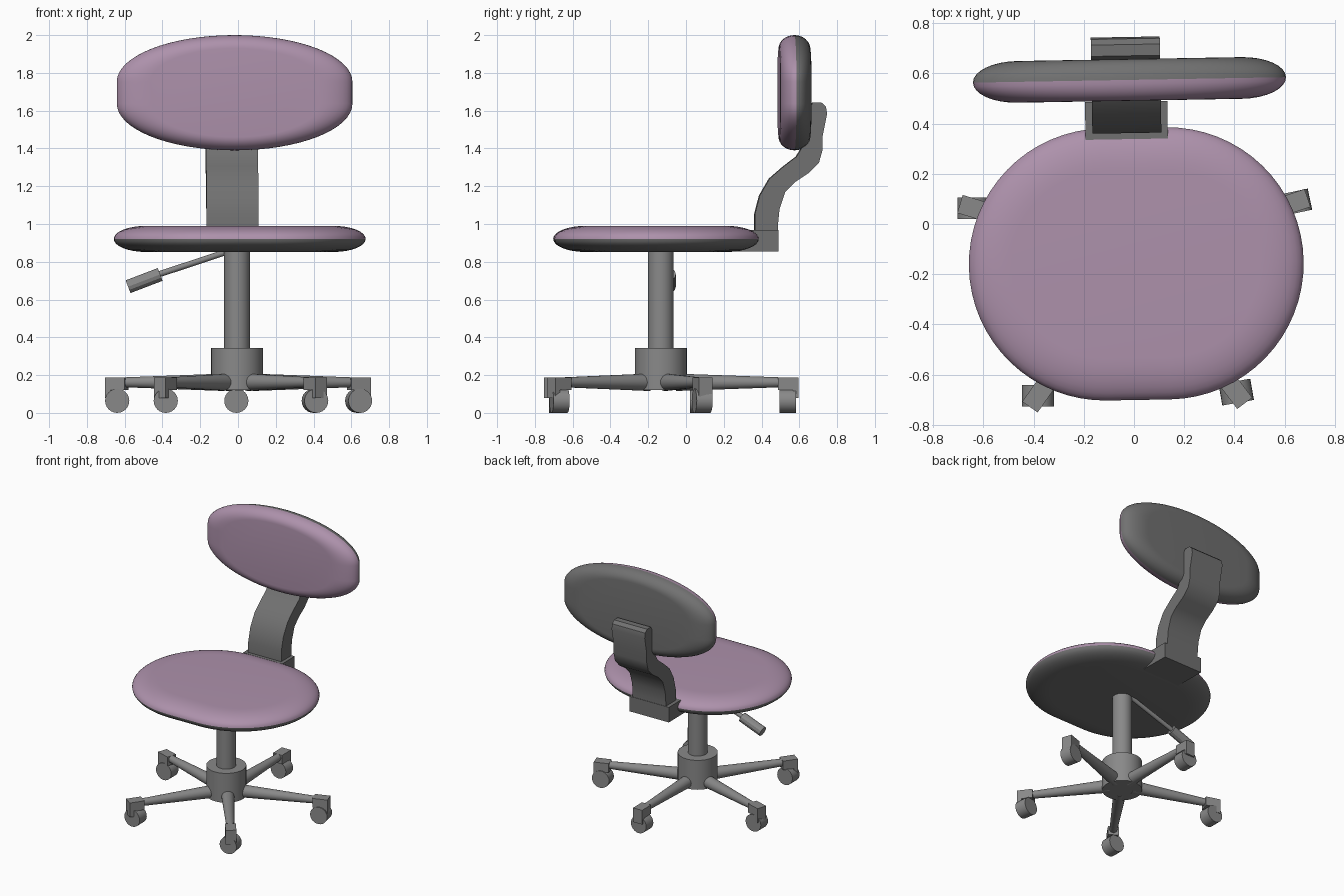
import bpy, bmesh
from math import sin, cos, pi, radians
from mathutils import Vector, Matrix

if "Cube" in bpy.data.objects:
    bpy.data.objects.remove(bpy.data.objects["Cube"])


def colour(name, rgb):
    m = bpy.data.materials.new(name)
    m.diffuse_color = (*rgb, 1)
    m.use_nodes = True
    m.node_tree.nodes["Principled BSDF"].inputs["Base Color"].default_value = m.diffuse_color
    return m


purple = colour("purple_fabric", (0.42, 0.285, 0.41))
dark = colour("dark_plastic", (0.165, 0.165, 0.165))
grey = colour("grey_metal", (0.25, 0.25, 0.25))


def finish(name, bm, mat, smooth=True, angle=35):
    me = bpy.data.meshes.new(name)
    bm.to_mesh(me)
    bm.free()
    ob = bpy.data.objects.new(name, me)
    bpy.context.collection.objects.link(ob)
    me.materials.append(mat)
    if smooth:
        bpy.ops.object.select_all(action='DESELECT')
        ob.select_set(True)
        bpy.context.view_layer.objects.active = ob
        bpy.ops.object.shade_smooth_by_angle(angle=radians(angle))
    return ob


def rod(name, a, b, r1, r2, n=32, smooth=True):
    """Cylinder or cone between two points."""
    a, b = Vector(a), Vector(b)
    rot = (b - a).to_track_quat('Z', 'Y').to_matrix().to_4x4()
    bm = bmesh.new()
    bmesh.ops.create_cone(bm, cap_ends=True, segments=n, radius1=r1, radius2=r2,
                          depth=(b - a).length,
                          matrix=Matrix.Translation((a + b) / 2) @ rot)
    return finish(name, bm, grey, smooth)


def prism(name, profile, width, matrix, mat, smooth=False):
    """Extrude a (y, z) profile along x, centred."""
    bm = bmesh.new()
    f = bm.faces.new([bm.verts.new((-width / 2, y, z)) for y, z in profile])
    ext = bmesh.ops.extrude_face_region(bm, geom=[f])
    bmesh.ops.translate(bm, vec=(width, 0, 0),
                        verts=[v for v in ext["geom"] if isinstance(v, bmesh.types.BMVert)])
    bmesh.ops.recalc_face_normals(bm, faces=bm.faces)
    bm.transform(matrix)
    return finish(name, bm, mat, smooth)


def half_pillow(name, side, hx, r, edge, h, matrix, mat):
    """Half of a stadium-shaped pad with an elliptical rim; side is +1 or -1."""
    bm = bmesh.new()
    n, steps, rings = 32, 8, []
    for k in range(steps + 1):
        t = k / steps * pi / 2
        rr = r - edge * (1 - cos(t))
        ring = []
        for s, start in ((1, -pi / 2), (-1, pi / 2)):
            for i in range(n + 1):
                a = start + pi * i / n
                ring.append(bm.verts.new((s * hx + rr * cos(a), rr * sin(a), side * h * sin(t))))
        rings.append(ring)
    m = len(rings[0])
    for lo, hi in zip(rings, rings[1:]):
        for i in range(m):
            j = (i + 1) % m
            q = [lo[i], lo[j], hi[j], hi[i]]
            bm.faces.new(q if side > 0 else q[::-1])
    bm.faces.new(rings[-1] if side > 0 else rings[-1][::-1])
    bm.transform(matrix)
    return finish(name, bm, mat, True, 50)


# Seat: fabric top and dark underside
turn = Matrix.Rotation(radians(1), 4, 'Z')
seat_m = Matrix.Translation((0.009, -0.159, 0.921)) @ turn
half_pillow("seat_cushion", 1, 0.125, 0.542, 0.17, 0.069, seat_m, purple)
half_pillow("seat_shell", -1, 0.125, 0.542, 0.17, 0.069, seat_m, dark)

# Backrest: fabric front and dark rear (local x->z, y->x, z->y)
axes = Matrix(((0, 1, 0, 0), (0, 0, 1, 0), (1, 0, 0, 0), (0, 0, 0, 1)))
back_m = (Matrix.Translation((-0.018, 0.574, 1.695)) @ turn @ axes
          @ Matrix.Diagonal((0.305, 0.77, 1, 1)))
half_pillow("backrest_cushion", -1, 0.19, 0.81, 0.23, 0.083, back_m, purple)
half_pillow("backrest_shell", 1, 0.19, 0.81, 0.23, 0.083, back_m, dark)

# Curved bar carrying the backrest, and its block reaching under the seat
bar = [(0.362, 0.93), (0.362, 1.05), (0.388, 1.15), (0.44, 1.24), (0.515, 1.305),
       (0.583, 1.357), (0.615, 1.41), (0.64, 1.52), (0.655, 1.62), (0.67, 1.643),
       (0.715, 1.643), (0.738, 1.622), (0.745, 1.585), (0.72, 1.46), (0.72, 1.39),
       (0.702, 1.325), (0.648, 1.27), (0.575, 1.222), (0.523, 1.17), (0.493, 1.08),
       (0.485, 1.0), (0.485, 0.93)]
prism("back_bar", bar, 0.275, Matrix.Translation((-0.022, 0, 0)) @ turn, dark, True)
block = [(0.19, 0.854), (0.488, 0.854), (0.488, 0.968), (0.338, 0.968), (0.338, 0.92), (0.19, 0.92)]
prism("bar_block", block, 0.328, Matrix.Translation((-0.023, 0, 0)) @ turn, dark)

# Column and hub
cx, cy = -0.005, -0.133
rod("column", (cx, cy, 0.3), (cx, cy, 0.875), 0.068, 0.068)
rod("hub", (cx, cy, 0.12), (cx, cy, 0.343), 0.138, 0.138)

# Height lever
rod("lever_rod", (-0.03, -0.09, 0.862), (-0.43, -0.09, 0.73), 0.016, 0.016, 12)
rod("lever_handle", (-0.412, -0.09, 0.733), (-0.582, -0.09, 0.668), 0.036, 0.036, 12, False)

# Five legs with bracket and caster wheel
bracket = [(0.62, 0.12), (0.698, 0.12), (0.698, 0.08), (0.728, 0.08), (0.728, 0.188), (0.62, 0.188)]
wheel_turn = [0, 0, 0, 10, 12]
for k in range(5):
    a = radians(91 + 72 * k)
    d = Vector((cos(a), sin(a), 0))
    c = Vector((0.003, cy, 0))
    up = Vector((0, 0, 0.162))
    rod(f"leg_{k}", c + d * 0.08 + up, c + d * 0.64 + up, 0.046, 0.026, 24)
    prism(f"caster_bracket_{k}", bracket, 0.075,
          Matrix.Translation(c) @ Matrix.Rotation(a - pi / 2, 4, 'Z'), grey)
    w = c + d * 0.672 + Vector((0, 0, 0.064))
    t = radians(wheel_turn[k])
    ax = Vector((-sin(t), cos(t), 0)) * 0.043
    rod(f"caster_wheel_{k}", w - ax, w + ax, 0.064, 0.064, 24)
